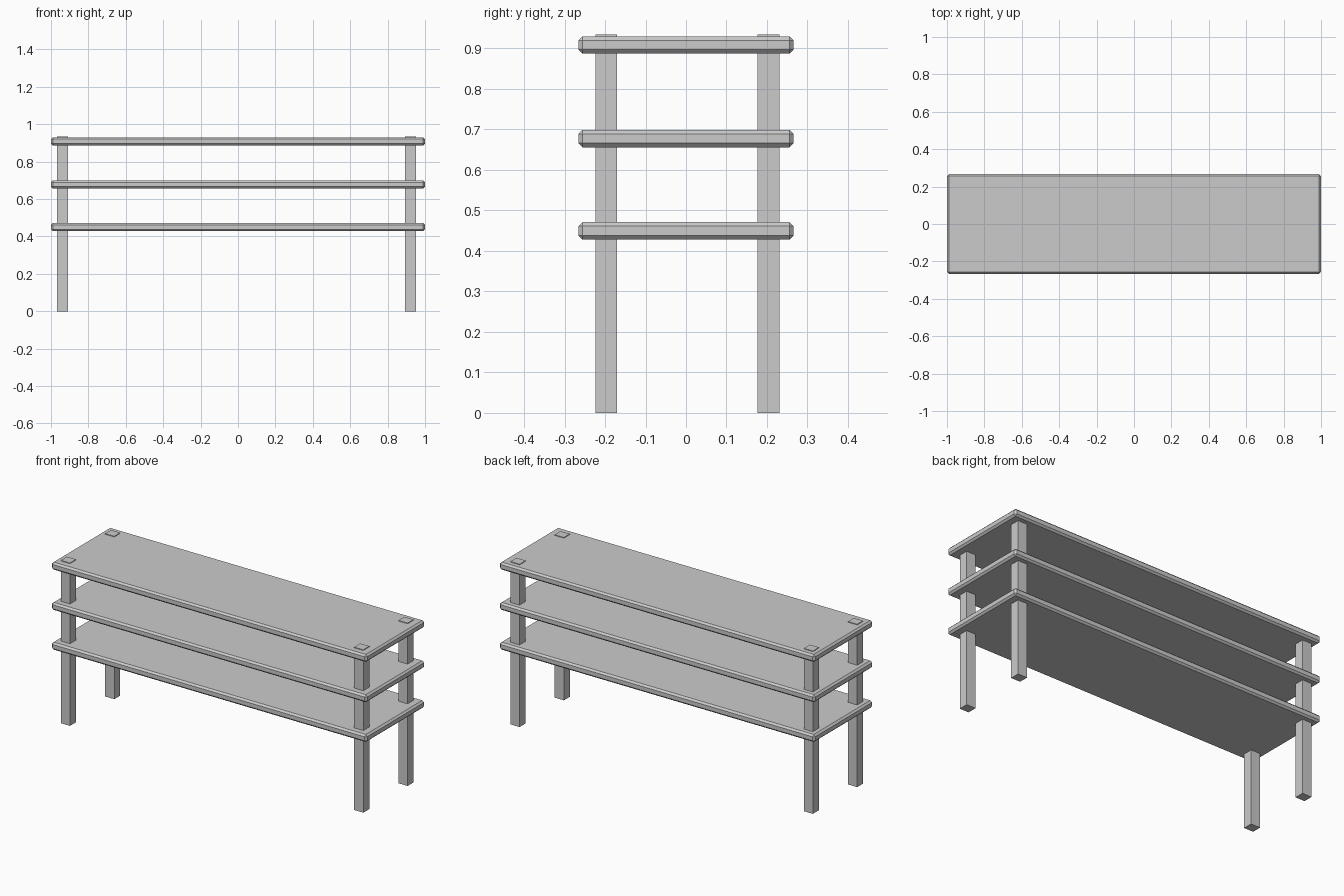
import bpy

if "Cube" in bpy.data.objects:
    bpy.data.objects.remove(bpy.data.objects["Cube"])


def box(name, lo, hi, chamfer=0.0):
    size = [b - a for a, b in zip(lo, hi)]
    centre = [(a + b) / 2 for a, b in zip(lo, hi)]
    bpy.ops.mesh.primitive_cube_add(size=1, location=centre)
    ob = bpy.context.object
    ob.name = name
    ob.scale = size
    bpy.ops.object.transform_apply(location=False, rotation=False, scale=True)
    if chamfer:
        mod = ob.modifiers.new("chamfer", 'BEVEL')
        mod.width = chamfer
        mod.segments = 1
    return ob


# Three chamfered shelf boards
for name, z0, z1 in (("lower_shelf", 0.428, 0.471),
                     ("middle_shelf", 0.656, 0.699),
                     ("top_shelf", 0.887, 0.930)):
    box(name, (-1.0, -0.266, z0), (1.0, 0.266, z1), 0.01)

# Four square posts running through the shelves and just proud of the top
half_x, half_y = 0.029, 0.027
for side, x in (("left", -0.938), ("right", 0.923)):
    for end, y in (("front", -0.197), ("back", 0.204)):
        box(f"{end}_{side}_leg", (x - half_x, y - half_y, 0.0),
            (x + half_x, y + half_y, 0.934))
